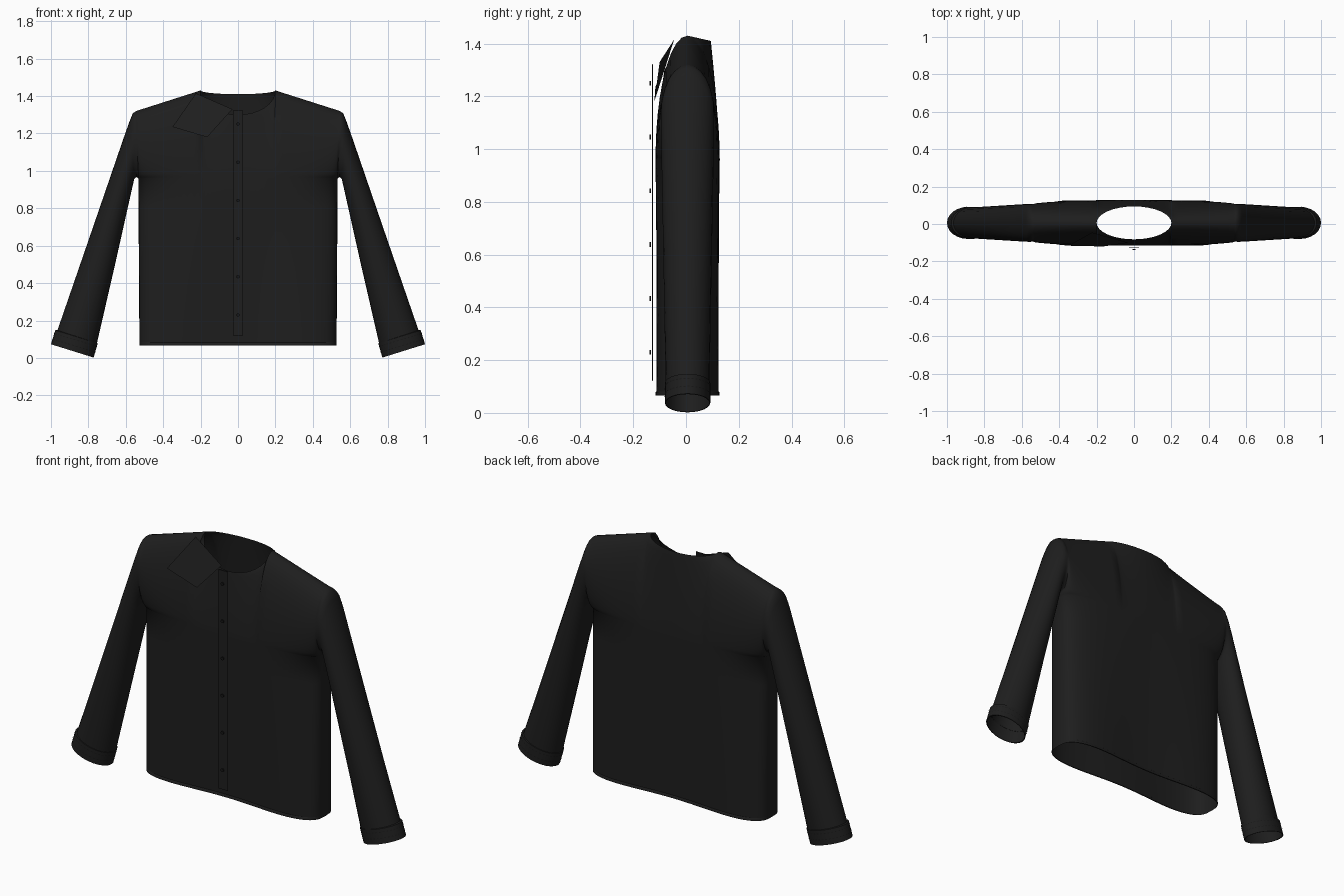
import bpy, bmesh
from math import sin, cos, pi, sqrt, radians
from mathutils import Vector

cube = bpy.data.objects.get("Cube")
if cube:
    bpy.data.objects.remove(cube)


def material(name, v):
    m = bpy.data.materials.new(name)
    m.use_nodes = True
    m.diffuse_color = (v, v, v, 1)
    m.node_tree.nodes["Principled BSDF"].inputs["Base Color"].default_value = (v, v, v, 1)
    return m


fabric = material("black fabric", 0.013)
thread = material("dark thread", 0.008)


def finish(bm, name, mat, smooth=True):
    bmesh.ops.remove_doubles(bm, verts=bm.verts, dist=0.0005)
    bmesh.ops.recalc_face_normals(bm, faces=bm.faces)
    me = bpy.data.meshes.new(name)
    bm.to_mesh(me)
    bm.free()
    me.materials.append(mat)
    ob = bpy.data.objects.new(name, me)
    bpy.context.collection.objects.link(ob)
    if smooth:
        bpy.ops.object.select_all(action='DESELECT')
        ob.select_set(True)
        bpy.context.view_layer.objects.active = ob
        bpy.ops.object.shade_smooth_by_angle(angle=radians(60))
    return ob


def skin(bm, rows, closed=False):
    """Join rows of points with quads."""
    vs = [[bm.verts.new(p) for p in r] for r in rows]
    n = len(rows[0])
    for a, b in zip(vs, vs[1:]):
        for i in range(n if closed else n - 1):
            j = (i + 1) % n
            bm.faces.new((a[i], a[j], b[j], b[i]))


# Body proportions
HEM, PIT, WIDTH, TIP = 0.066, 0.96, 0.53, 0.545
SHOULDER, NECK_TOP, NECK = 1.32, 1.43, 0.2
DEPTH, ARM_DEPTH, MID_Y = 0.122, 0.1, 0.006
N = 12
NECK_U = NECK / TIP


def fullness(u):
    return max(0, 1 - abs(u) ** 3.5) ** 0.3


def body_point(u, t, side, lip=0):
    """Lower body, t = 0 at the armpit and 1 at the hem, where it folds in a little."""
    fold = (1 + 0.12 * t) * (1 - 0.25 * t * cos(pi * u / 2) ** 2)
    y = MID_Y + side * (DEPTH * fold + lip) * fullness(u)
    return (u * (WIDTH + 0.003 - 0.006 * t), y, PIT + (HEM - PIT) * t)


def neck_curve(u):
    return sqrt(max(0, 1 - (u / NECK_U) ** 2))


def top_height(u, side):
    if abs(u) < NECK_U:
        return NECK_TOP - (0.13 if side < 0 else 0.02) * neck_curve(u)
    k = (abs(u) - NECK_U) / (1 - NECK_U)
    return NECK_TOP + (SHOULDER - NECK_TOP) * k


def yoke_point(u, s, side):
    """Upper body, s = 0 at the armpit and 1 at the shoulder or neck edge."""
    c = neck_curve(u)
    rim = 0.088 * c
    taper = c * (1 - s ** 1.4) + (1 - c) * sqrt(max(0, 1 - s * s))
    edge = ARM_DEPTH * 2 * sqrt(max(0, s * (1 - s)))
    w = fullness(u)
    d = (rim + (DEPTH - rim) * taper) * w + edge * (1 - w)
    low = WIDTH + 0.003
    z = PIT + (top_height(u, side) - PIT) * s
    return (u * (low + (TIP - low) * s), MID_Y + side * d, z)


# Column positions: even over the neck, crowded towards the side seams
half = [NECK_U * sin(pi / 2 * i / 8) for i in range(9)]
half += [NECK_U + (1 - NECK_U) * sin(pi / 2 * i / 14) for i in range(1, 15)]
columns = [-u for u in reversed(half[1:])] + half
steps = [(1 - cos(pi * j / N)) / 2 for j in range(N + 1)]

# Shirt shell: front and back panels with the sleeves sewn on
bm = bmesh.new()
for side in (-1, 1):
    rows = [[body_point(u, 1 - k / 6, side) for u in columns] for k in range(7)]
    rows += [[yoke_point(u, s, side) for u in columns] for s in steps[1:]]
    skin(bm, rows)


def ring(outer, inner, depth, mirror, n=2 * N):
    o, i = Vector((outer[0], MID_Y, outer[1])), Vector((inner[0], MID_Y, inner[1]))
    pts = []
    for k in range(n):
        a = 2 * pi * k / n
        p = (o + i) / 2 + (o - i) / 2 * cos(a) + Vector((0, depth * sin(a), 0))
        pts.append(Vector((p.x * mirror, p.y, p.z)))
    return pts


# Outer seam point, underarm point and half depth along the sleeve
sleeve = [((TIP, SHOULDER), (WIDTH + 0.003, PIT), ARM_DEPTH),
          ((0.563, 1.307), (0.543, 0.967), 0.101),
          ((0.578, 1.27), (0.555, 0.955), 0.101),
          ((0.61, 1.18), (0.57, 0.89), 0.1),
          ((0.78, 0.685), (0.655, 0.51), 0.092),
          ((0.968, 0.14), (0.755, 0.075), 0.083)]
for m in (-1, 1):
    skin(bm, [ring(*r, m) for r in sleeve], True)
finish(bm, "shirt_shell", fabric)

# Hem band
bm = bmesh.new()
loop = [(u, -1) for u in columns] + [(u, 1) for u in reversed(columns[1:-1])]
skin(bm, [[body_point(u, t, s, lip) for u, s in loop]
          for t, lip in ((0.983, 0), (0.986, 0.003), (1, 0.003), (1, -0.003))], True)
finish(bm, "hem_band", fabric)

# Cuffs with two rows of stitching
for m, label in ((1, "left"), (-1, "right")):
    bm = bmesh.new()
    skin(bm, [ring((0.966, 0.148), (0.757, 0.08), 0.083, m),
              ring((0.977, 0.148), (0.75, 0.078), 0.086, m),
              ring((1.0, 0.073), (0.772, 0.002), 0.086, m),
              ring((0.993, 0.071), (0.778, 0.004), 0.083, m)], True)
    finish(bm, label + "_cuff", fabric)
    bm = bmesh.new()
    for t in (0.2, 0.6):
        lines = []
        for e in (t, t + 0.05):
            x, z = 0.023 * e, -0.075 * e
            lines.append(ring((0.979 + x, 0.148 + z), (0.748 + x, 0.078 + z), 0.0875, m, 72))
        for i in range(0, 72, 2):
            skin(bm, [line[i:i + 2] for line in lines])
    finish(bm, label + "_cuff_stitches", thread, False)

# Collar flap on one side of the neck
bm = bmesh.new()
bm.faces.new([bm.verts.new(p) for p in ((-0.225, -0.045, 1.415), (-0.35, -0.116, 1.235),
                                        (-0.165, -0.12, 1.18), (-0.03, -0.1, 1.33))])
finish(bm, "collar_flap", fabric, False)


def plate(name, x, z0, z1, y, thick, mat):
    bm = bmesh.new()
    bmesh.ops.create_cube(bm, size=1)
    for v in bm.verts:
        v.co = (v.co.x * 2 * x, y + v.co.y * thick, (z0 + z1) / 2 + v.co.z * (z1 - z0))
    return finish(bm, name, mat, False)


# Button placket with a thin darker border
plate("placket_border", 0.028, 0.12, 1.322, -0.1265, 0.002, thread)
plate("placket", 0.026, 0.122, 1.32, -0.128, 0.002, fabric)

# Buttons
for k in range(6):
    bm = bmesh.new()
    bmesh.ops.create_cone(bm, cap_ends=True, segments=16, radius1=0.009, radius2=0.009, depth=0.005)
    for v in bm.verts:
        x, y, z = v.co
        v.co = (x, -0.136 + z, 0.23 + 0.204 * k + y)
    finish(bm, "button_%d" % (k + 1), thread)
